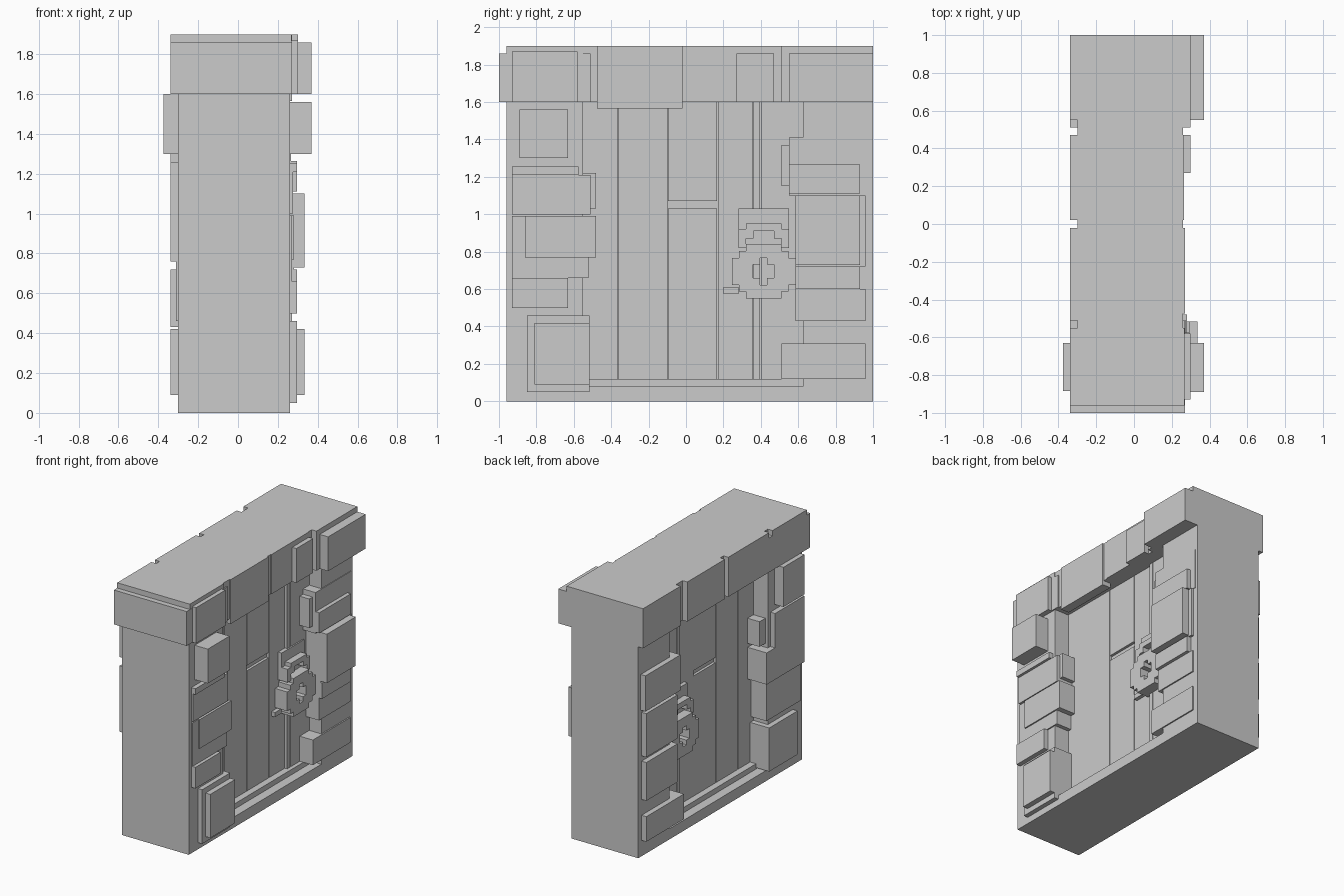
import bpy, bmesh
from mathutils import Vector

MID = -0.02          # plane between the two faces of the wall
DOOR = 0.16          # half thickness of the recessed door
WALL = 0.28          # half thickness of the wall


def make(name, boxes):
    """One object from a list of (x0, x1, y0, y1, z0, z1) boxes."""
    bm = bmesh.new()
    for x0, x1, y0, y1, z0, z1 in boxes:
        vs = bmesh.ops.create_cube(bm, size=1)["verts"]
        for v in vs:
            v.co = Vector(((x0 + x1) / 2 + v.co.x * (x1 - x0),
                           (y0 + y1) / 2 + v.co.y * (y1 - y0),
                           (z0 + z1) / 2 + v.co.z * (z1 - z0)))
    me = bpy.data.meshes.new(name)
    bm.to_mesh(me)
    bm.free()
    ob = bpy.data.objects.new(name, me)
    bpy.context.collection.objects.link(ob)
    return ob


def right(rows, inner=0.2):
    """Blocks on the +x face: (x outer, y0, y1, z0, z1)."""
    return [(inner, x, a, b, c, d) for x, a, b, c, d in rows]


def left(rows, inner=-0.2):
    """Blocks on the -x face."""
    return [(x, inner, a, b, c, d) for x, a, b, c, d in rows]


def both(rows):
    """Same blocks on both faces: (half depth, y0, y1, z0, z1)."""
    return [(MID - h, MID + h, a, b, c, d) for h, a, b, c, d in rows]


# Wall frame around the doorway
make("door_frame", both([
    (WALL, -0.96, 1.0, 0.0, 0.08),
    (WALL, -0.96, -0.55, 0.08, 1.6),
    (WALL, 0.625, 1.0, 0.08, 1.6),
    (DOOR + 0.05, -0.52, 0.625, 0.08, 0.12)]))

# Lintel core and stone courses
make("lintel", [
    (-0.30, 0.26, -0.96, 1.0, 1.6, 1.9),
    (-0.34, 0.27, -1.0, -0.51, 1.6, 1.86),
    (-0.34, 0.268, -0.96, -0.55, 1.86, 1.9)])
make("lintel_stones_right", right([
    (0.30, -0.93, -0.58, 1.6, 1.87),
    (0.27, -0.475, -0.02, 1.565, 1.9),
    (0.265, 0.02, 0.47, 1.6, 1.9),
    (0.30, 0.27, 0.47, 1.6, 1.86),
    (0.30, 0.51, 1.0, 1.6, 1.9),
    (0.37, 0.55, 1.0, 1.6, 1.86)]))
make("lintel_stones_left", left([
    (-0.34, -0.51, -0.02, 1.6, 1.9),
    (-0.34, 0.02, 0.47, 1.6, 1.9),
    (-0.34, 0.55, 1.0, 1.6, 1.9)]))

# Jamb stones, front face
make("jamb_stones_right", right([
    (0.37, -0.89, -0.63, 1.3, 1.56),
    (0.275, -0.93, -0.51, 1.0, 1.21),
    (0.295, -0.93, -0.575, 1.21, 1.255),
    (0.25, -0.58, -0.48, 1.03, 1.22),
    (0.28, -0.86, -0.48, 0.77, 0.99),
    (0.27, -0.93, -0.52, 0.66, 0.99),
    (0.295, -0.93, -0.63, 0.5, 0.66),
    (0.295, -0.85, -0.515, 0.05, 0.46),
    (0.335, -0.81, -0.515, 0.09, 0.42),
    (0.265, 0.55, 0.98, 1.1, 1.41),
    (0.295, 0.55, 0.93, 1.11, 1.265),
    (0.24, 0.51, 0.6, 1.15, 1.37),
    (0.28, 0.585, 0.96, 0.72, 1.1),
    (0.335, 0.585, 0.93, 0.73, 1.1),
    (0.27, 0.585, 0.96, 0.43, 0.6),
    (0.295, 0.585, 0.93, 0.6, 0.72),
    (0.27, 0.51, 0.96, 0.12, 0.31)], 0.1))

# Jamb stones, back face
make("jamb_stones_left", left([
    (-0.375, -0.885, -0.63, 1.3, 1.6),
    (-0.34, -0.93, -0.58, 1.0, 1.26),
    (-0.28, -0.58, -0.48, 1.03, 1.22),
    (-0.34, -0.93, -0.48, 0.76, 1.0),
    (-0.31, -0.93, -0.52, 0.46, 0.76),
    (-0.34, -0.85, -0.51, 0.09, 0.42),
    (-0.34, 0.55, 0.97, 1.11, 1.38),
    (-0.34, 0.585, 0.96, 0.76, 1.09),
    (-0.34, 0.585, 0.96, 0.43, 0.72),
    (-0.34, 0.51, 0.96, 0.12, 0.31)], -0.1))

# Door planks, with narrow grooves between them
make("door_core", both([(DOOR - 0.02, -0.56, 0.63, 0.08, 1.6)]))
planks = [(DOOR, -0.56, -0.365, 0.1, 1.6), (DOOR, -0.36, -0.1, 0.1, 1.6),
          (DOOR, -0.095, 0.165, 0.1, 1.03), (DOOR, -0.095, 0.165, 1.07, 1.6),
          (DOOR, 0.17, 0.355, 0.1, 1.6), (DOOR + 0.02, 0.36, 0.395, 0.1, 1.6),
          (DOOR + 0.02, 0.40, 0.63, 0.1, 1.6)]
make("door_planks", both(planks))
make("door_cleats", both([(DOOR + 0.03, 0.2, 0.28, 0.575, 0.61),
                          (DOOR + 0.03, 0.28, 0.55, 0.84, 1.03)]))

# Stepped ring handle drawn on a coarse grid
ring = ["..#####..",
        ".#######.",
        "####.####",
        "###...###",
        "###...###",
        "####.####",
        ".#######.",
        "..#####.."]
cw, ch = 0.34 / 9, 0.29 / 8
cells = []
for r, row in enumerate(ring):
    z = 0.84 - ch * (r + 1)
    c = 0
    while c < len(row):                       # join each run into one bar
        e = c
        while e < len(row) and row[e] == "#":
            e += 1
        if e > c:
            cells.append((WALL - 0.02, 0.245 + c * cw, 0.245 + e * cw, z, z + ch))
        c = e + 1
make("ring_handle", both(cells))
make("handle_arch", both([(WALL - 0.04, 0.28, 0.32, 0.82, 0.92),
                          (WALL - 0.04, 0.32, 0.36, 0.87, 0.95),
                          (WALL - 0.04, 0.36, 0.47, 0.91, 0.95),
                          (WALL - 0.04, 0.47, 0.51, 0.87, 0.95),
                          (WALL - 0.04, 0.51, 0.55, 0.82, 0.92)]))
